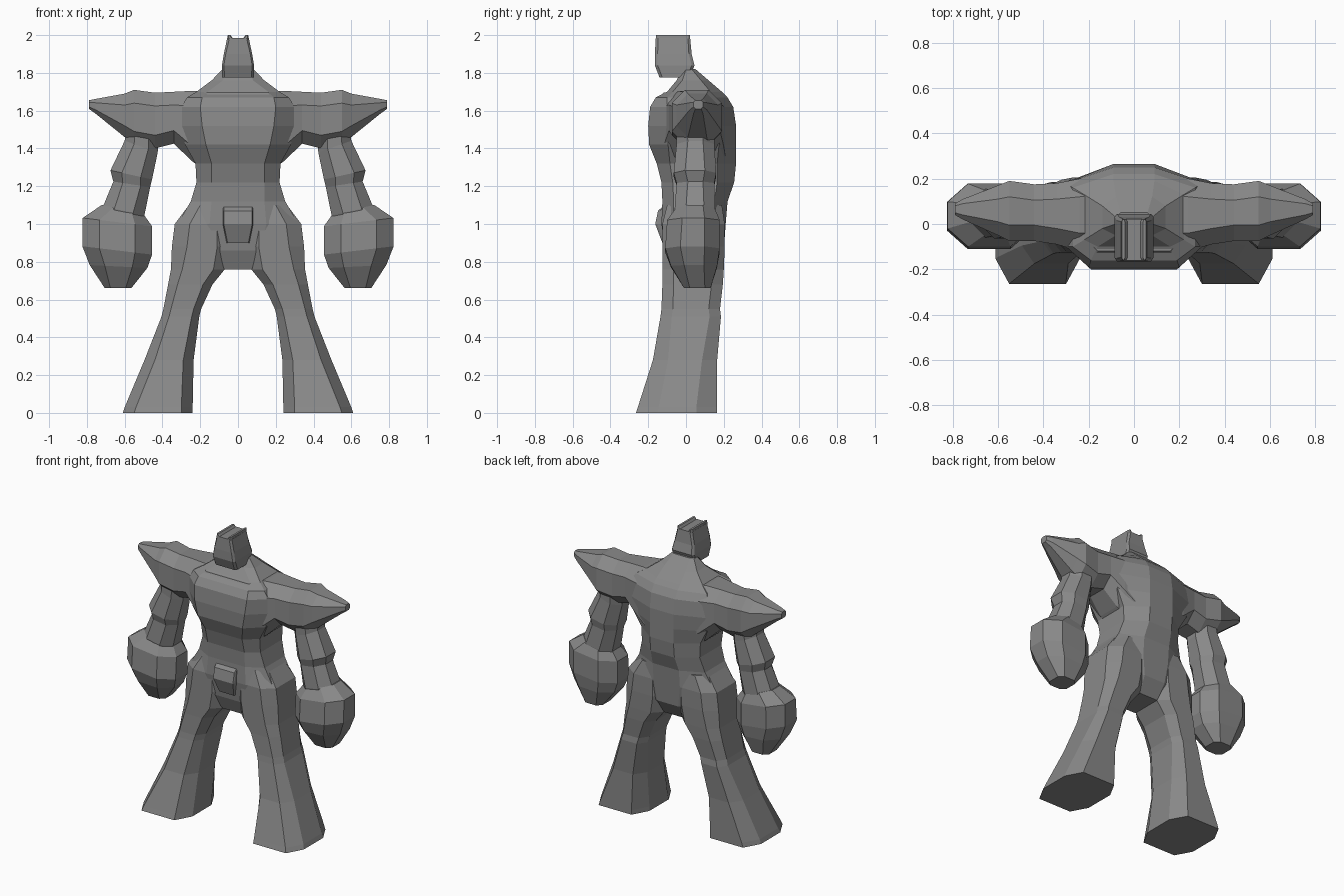
import bpy, bmesh

stone = bpy.data.materials.new("stone grey")
stone.diffuse_color = (0.25, 0.25, 0.25, 1)


def make(name, rings, mirror=False):
    """Skin a stack of equal-length point rings and cap both ends."""
    bm = bmesh.new()
    loops = [[bm.verts.new(p) for p in ring] for ring in rings]
    for a, b in zip(loops, loops[1:]):
        for i in range(len(a)):
            j = (i + 1) % len(a)
            bm.faces.new((a[i], a[j], b[j], b[i]))
    bm.faces.new(loops[0][::-1])
    bm.faces.new(loops[-1])
    bmesh.ops.recalc_face_normals(bm, faces=bm.faces)
    me = bpy.data.meshes.new(name)
    bm.to_mesh(me)
    bm.free()
    me.materials.append(stone)
    ob = bpy.data.objects.new(name, me)
    bpy.context.collection.objects.link(ob)
    if mirror:
        ob.modifiers.new("Mirror", 'MIRROR').use_mirror_merge = False
    return ob


def octagon(u0, u1, v0, v1, c, d):
    """Rectangle with corners cut by c along u and d along v."""
    return [(u0 + c, v0), (u1 - c, v0), (u1, v0 + d), (u1, v1 - d),
            (u1 - c, v1), (u0 + c, v1), (u0, v1 - d), (u0, v0 + d)]


def upright(z, x0, x1, y0, y1, c, d, tilt=0):
    m = (x0 + x1) / 2
    return [(x, y, z + tilt * (x - m)) for x, y in octagon(x0, x1, y0, y1, c, d)]


def sideways(x, y0, y1, z0, z1, c, d):
    return [(x, y, z) for y, z in octagon(y0, y1, z0, z1, c, d)]


def body(z, w, y0, y1, f, b, cf, cb):
    """Symmetric ring: front flat half width f, back flat half width b."""
    return [(-f, y0, z), (f, y0, z), (w, y0 + cf, z), (w, y1 - cb, z),
            (b, y1, z), (-b, y1, z), (-w, y1 - cb, z), (-w, y0 + cf, z)]


# torso from crotch to neck
make("torso", [body(*r) for r in (
    (0.76, 0.12, -0.07, 0.14, 0.07, 0.07, 0.03, 0.04),
    (0.86, 0.26, -0.11, 0.20, 0.12, 0.08, 0.04, 0.07),
    (1.00, 0.32, -0.13, 0.21, 0.15, 0.10, 0.06, 0.07),
    (1.12, 0.25, -0.125, 0.22, 0.14, 0.10, 0.06, 0.07),
    (1.22, 0.22, -0.13, 0.255, 0.14, 0.09, 0.06, 0.09),
    (1.32, 0.225, -0.155, 0.265, 0.14, 0.09, 0.07, 0.10),
    (1.42, 0.28, -0.195, 0.265, 0.17, 0.09, 0.10, 0.09),
    (1.52, 0.30, -0.20, 0.265, 0.19, 0.09, 0.10, 0.08),
    (1.62, 0.30, -0.19, 0.25, 0.20, 0.09, 0.09, 0.07),
    (1.67, 0.27, -0.16, 0.22, 0.19, 0.09, 0.06, 0.06),
    (1.70, 0.22, -0.10, 0.19, 0.16, 0.09, 0.03, 0.06),
    (1.76, 0.14, -0.05, 0.12, 0.08, 0.08, 0.03, 0.04),
    (1.82, 0.08, -0.02, 0.05, 0.06, 0.06, 0.02, 0.02))])

# collar step across the top of the chest
make("collar", [body(*r) for r in (
    (1.66, 0.20, -0.15, 0.0, 0.18, 0.18, 0.02, 0.02),
    (1.695, 0.18, -0.12, 0.0, 0.16, 0.16, 0.02, 0.02))])

# head, wide at the jaw with a raised rim either side of the crown
make("head", [body(*r) for r in (
    (1.775, 0.085, -0.14, 0.02, 0.07, 0.07, 0.015, 0.015),
    (1.84, 0.085, -0.165, 0.045, 0.075, 0.075, 0.015, 0.015),
    (1.90, 0.075, -0.165, 0.03, 0.065, 0.065, 0.015, 0.015),
    (1.985, 0.057, -0.16, 0.022, 0.045, 0.045, 0.012, 0.012))])
make("crown_rim", [upright(*r) for r in (
    (1.975, 0.022, 0.057, -0.16, 0.022, 0.006, 0.01),
    (2.0, 0.04, 0.054, -0.158, 0.02, 0.004, 0.01))], True)

# belt buckle
make("buckle", [body(*r) for r in (
    (0.90, 0.06, -0.125, 0.0, 0.055, 0.05, 0.01, 0.02),
    (1.00, 0.08, -0.163, 0.0, 0.075, 0.05, 0.01, 0.02),
    (1.07, 0.08, -0.148, 0.0, 0.075, 0.05, 0.01, 0.02),
    (1.10, 0.08, -0.115, 0.0, 0.075, 0.05, 0.01, 0.02))])

# shoulder running out into a blunt spike
make("shoulder", [sideways(*r) for r in (
    (0.16, -0.12, 0.21, 1.27, 1.70, 0.08, 0.08),
    (0.24, -0.12, 0.20, 1.33, 1.705, 0.08, 0.08),
    (0.34, -0.09, 0.18, 1.425, 1.70, 0.07, 0.07),
    (0.44, -0.075, 0.175, 1.40, 1.695, 0.07, 0.07),
    (0.55, -0.075, 0.19, 1.42, 1.71, 0.07, 0.07),
    (0.60, -0.05, 0.17, 1.46, 1.69, 0.06, 0.06),
    (0.755, 0.02, 0.11, 1.585, 1.662, 0.02, 0.02),
    (0.79, 0.04, 0.09, 1.61, 1.655, 0.01, 0.01))], True)

# upper arm and forearm, with a ridge at the elbow
make("arm", [upright(*r) for r in (
    (1.52, 0.42, 0.59, -0.05, 0.15, 0.05, 0.05, 0.35),
    (1.41, 0.425, 0.60, -0.05, 0.15, 0.05, 0.06, 0.35),
    (1.26, 0.455, 0.675, -0.065, 0.16, 0.06, 0.06, 0.22),
    (1.21, 0.465, 0.66, -0.05, 0.15, 0.05, 0.06, 0.15),
    (1.07, 0.495, 0.715, -0.06, 0.155, 0.06, 0.06, 0.2),
    (1.02, 0.50, 0.72, -0.05, 0.15, 0.06, 0.06, 0.2))], True)

# heavy fist
make("fist", [upright(*r) for r in (
    (1.08, 0.505, 0.72, -0.05, 0.15, 0.06, 0.06, 0.2),
    (1.01, 0.455, 0.822, -0.10, 0.178, 0.09, 0.08, 0.12),
    (0.86, 0.455, 0.824, -0.11, 0.178, 0.09, 0.08, 0.12),
    (0.775, 0.48, 0.785, -0.08, 0.165, 0.08, 0.07, 0.05),
    (0.66, 0.565, 0.705, -0.01, 0.13, 0.03, 0.03))], True)

# leg flaring out to the foot
make("leg", [upright(*r) for r in (
    (0.0, 0.24, 0.61, -0.265, 0.165, 0.06, 0.11),
    (0.03, 0.24, 0.60, -0.255, 0.165, 0.06, 0.11),
    (0.28, 0.235, 0.495, -0.175, 0.165, 0.055, 0.08),
    (0.51, 0.205, 0.405, -0.135, 0.185, 0.04, 0.06),
    (0.55, 0.195, 0.395, -0.13, 0.18, 0.04, 0.06),
    (0.68, 0.135, 0.37, -0.125, 0.195, 0.05, 0.06),
    (0.76, 0.07, 0.355, -0.125, 0.20, 0.06, 0.06),
    (0.88, 0.03, 0.35, -0.125, 0.205, 0.08, 0.06),
    (1.00, 0.03, 0.335, -0.125, 0.205, 0.08, 0.06),
    (1.10, 0.05, 0.26, -0.10, 0.19, 0.06, 0.06))], True)
